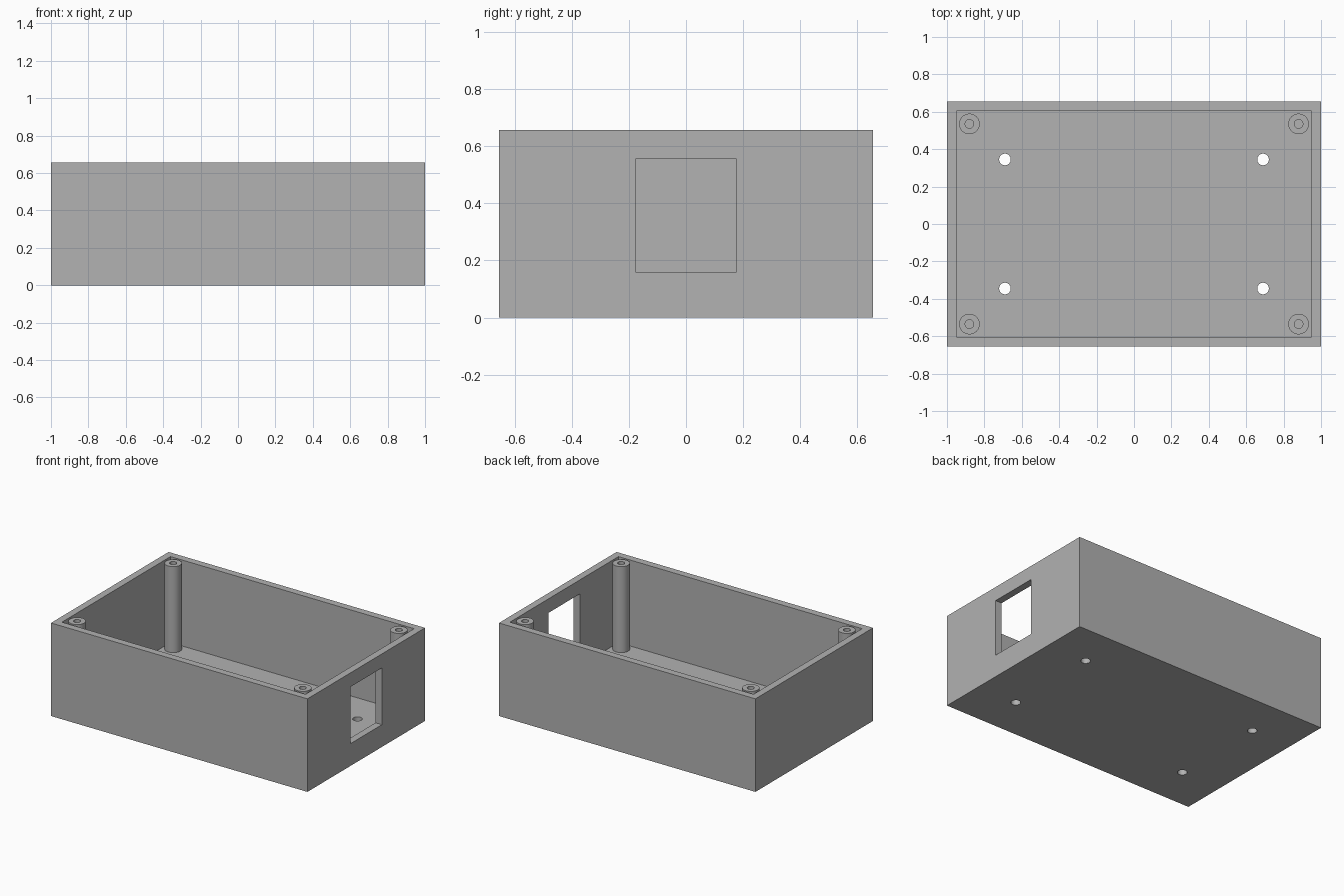
import bpy
import math

if "Cube" in bpy.data.objects:
    bpy.data.objects.remove(bpy.data.objects["Cube"], do_unlink=True)

# Overall sizes
LENGTH, DEPTH, HEIGHT = 2.0, 1.31, 0.656
WALL, FLOOR = 0.05, 0.05
CORNERS = [("front_right", -1, -1), ("front_left", 1, -1),
           ("back_right", -1, 1), ("back_left", 1, 1)]

# One grey plastic
grey = bpy.data.materials.new("grey_plastic")
grey.use_nodes = True
colour = (0.445, 0.445, 0.445, 1)
grey.diffuse_color = colour
grey.node_tree.nodes["Principled BSDF"].inputs["Base Color"].default_value = colour


def finish(name):
    obj = bpy.context.object
    obj.name = name
    obj.data.materials.append(grey)
    return obj


def box(name, size, centre):
    bpy.ops.mesh.primitive_cube_add(size=1, location=centre)
    bpy.context.object.scale = size
    bpy.ops.object.transform_apply(location=True, rotation=True, scale=True)
    return finish(name)


def cylinder(name, radius, x, y, bottom, top):
    bpy.ops.mesh.primitive_cylinder_add(
        vertices=48, radius=radius, depth=top - bottom,
        location=(x, y, (bottom + top) / 2))
    return finish(name)


def cut(target, cutter):
    """Subtract the cutter from the target, then discard it."""
    mod = target.modifiers.new("cut", 'BOOLEAN')
    mod.operation = 'DIFFERENCE'
    mod.solver = 'EXACT'
    mod.object = cutter
    bpy.ops.object.select_all(action='DESELECT')
    target.select_set(True)
    bpy.context.view_layer.objects.active = target
    bpy.ops.object.modifier_apply(modifier=mod.name)
    bpy.data.objects.remove(cutter, do_unlink=True)


def smooth(obj):
    bpy.ops.object.select_all(action='DESELECT')
    obj.select_set(True)
    bpy.context.view_layer.objects.active = obj
    bpy.ops.object.shade_smooth_by_angle(angle=math.radians(30))


# Open-topped case
case = box("case", (LENGTH, DEPTH, HEIGHT), (0, 0, HEIGHT / 2))
cut(case, box("cavity_cutter", (LENGTH - 2 * WALL, DEPTH - 2 * WALL, HEIGHT),
              (0, 0, FLOOR + HEIGHT / 2)))

# Rectangular opening in the left end wall
cut(case, box("opening_cutter", (0.2, 0.35, 0.4), (LENGTH / 2, 0, 0.357)))

# Mounting holes through the floor
for side, sx, sy in CORNERS:
    cut(case, cylinder("hole_cutter", 0.031, sx * 0.69, sy * 0.345, -0.1, 0.15))
smooth(case)

# Hollow screw posts in the corners
for side, sx, sy in CORNERS:
    x, y = sx * 0.88, sy * 0.535
    post = cylinder(side + "_screw_post", 0.055, x, y, FLOOR, HEIGHT)
    cut(post, cylinder("pilot_cutter", 0.023, x, y, 0, HEIGHT + 0.1))
    smooth(post)
